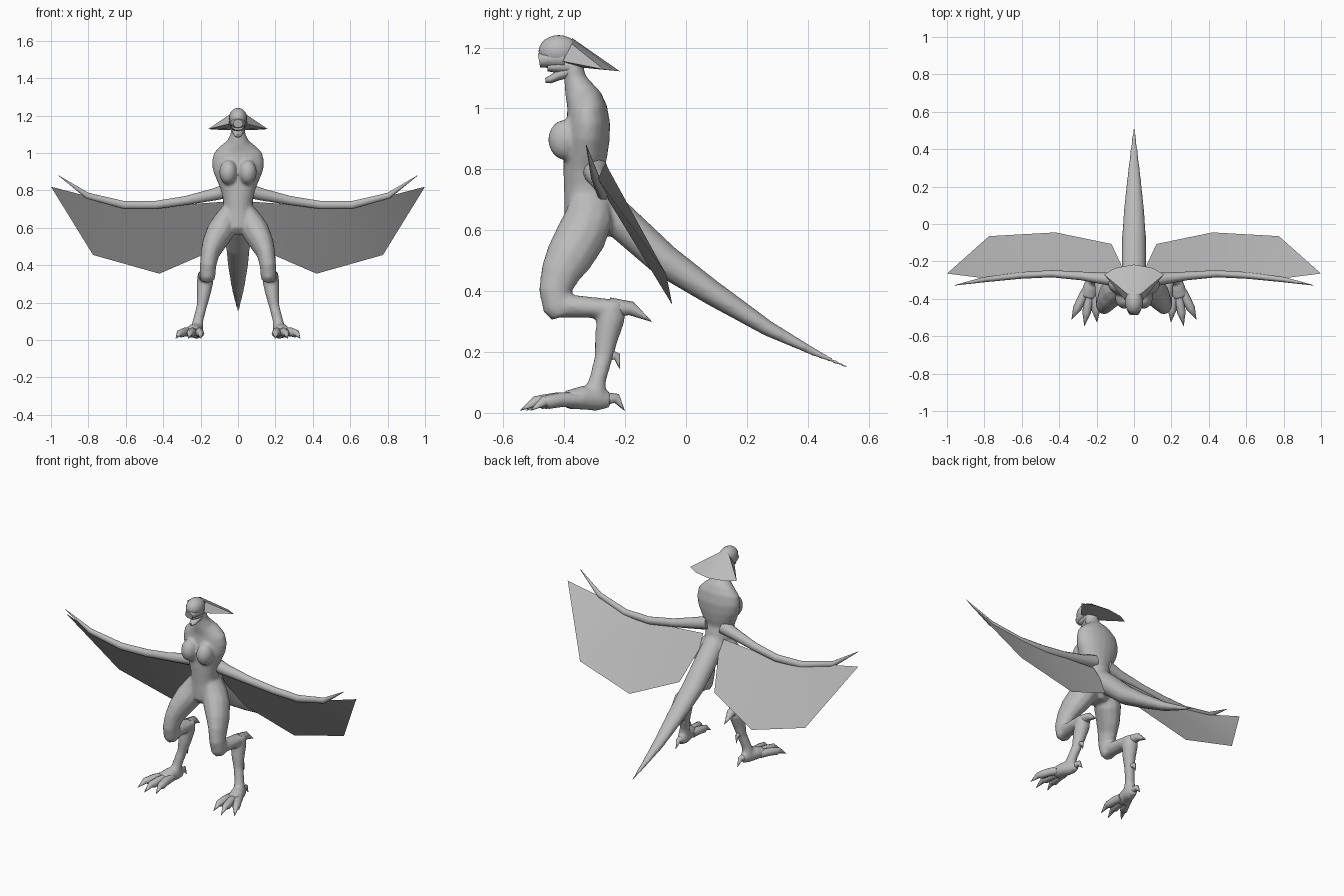
import bpy, bmesh, math
from mathutils import Vector

grey = bpy.data.materials.new("grey")
grey.diffuse_color = (0.5, 0.5, 0.5, 1)


def finish(name, bm, angle=60):
    bmesh.ops.recalc_face_normals(bm, faces=bm.faces)
    me = bpy.data.meshes.new(name)
    bm.to_mesh(me)
    bm.free()
    me.materials.append(grey)
    ob = bpy.data.objects.new(name, me)
    bpy.context.collection.objects.link(ob)
    bpy.ops.object.select_all(action='DESELECT')
    ob.select_set(True)
    bpy.context.view_layer.objects.active = ob
    bpy.ops.object.shade_smooth_by_angle(angle=math.radians(angle))
    return ob


def loft(name, rings, side=1, ref=(1, 0, 0), n=12):
    """Tube through rings (x, y, z, half width along ref, half depth)."""
    bm = bmesh.new()
    pts = [Vector((r[0] * side, r[1], r[2])) for r in rings]
    loops = []
    for i, r in enumerate(rings):
        t = (pts[min(i + 1, len(pts) - 1)] - pts[max(i - 1, 0)]).normalized()
        u = Vector(ref)
        u = (u - t * u.dot(t)).normalized()
        v = t.cross(u)
        loops.append([bm.verts.new(pts[i] + u * r[3] * math.cos(a) + v * r[4] * math.sin(a))
                      for a in (2 * math.pi * k / n for k in range(n))])
    for a, b in zip(loops, loops[1:]):
        for k in range(n):
            bm.faces.new((a[k], a[(k + 1) % n], b[(k + 1) % n], b[k]))
    bm.faces.new(loops[0])
    bm.faces.new(loops[-1])
    return finish(name, bm)


def ball(name, c, r):
    bm = bmesh.new()
    bmesh.ops.create_uvsphere(bm, u_segments=20, v_segments=12, radius=1)
    for v in bm.verts:
        v.co = Vector(c) + Vector([v.co[i] * r[i] for i in range(3)])
    return finish(name, bm)


def sheet(name, verts, faces, side=1):
    bm = bmesh.new()
    vs = [bm.verts.new((x * side, y, z)) for x, y, z in verts]
    for f in faces:
        bm.faces.new([vs[i] for i in f])
    return finish(name, bm, 30)


# torso, neck and tail
body = [
    loft("torso", [
        (0, -.375, 1.16, .036, .035), (0, -.365, 1.10, .040, .036), (0, -.350, 1.06, .060, .050),
        (0, -.335, 1.03, .100, .060), (0, -.325, 1.00, .130, .066), (0, -.322, .95, .140, .073),
        (0, -.325, .90, .133, .074), (0, -.330, .85, .112, .072), (0, -.335, .80, .090, .068),
        (0, -.328, .75, .080, .074), (0, -.322, .70, .080, .078), (0, -.320, .65, .095, .080),
        (0, -.320, .60, .085, .080), (0, -.320, .565, .04, .05)], n=20),
    loft("tail", [
        (0, -.31, .73, .06, .05), (0, -.22, .635, .066, .06), (0, -.07, .50, .064, .055),
        (0, .08, .398, .054, .042), (0, .27, .277, .034, .026), (0, .42, .20, .016, .013),
        (0, .54, .145, .003, .003)], n=14)]
for s in (1, -1):
    body += [
        ball("bust", (.052 * s, -.397, .897), (.048, .056, .066)),
        # thigh, swept-back shank and lower leg
        loft("thigh", [
            (.050, -.315, .70, .040, .065), (.066, -.320, .64, .066, .080),
            (.095, -.345, .58, .074, .084), (.132, -.385, .51, .062, .078),
            (.150, -.412, .46, .050, .066), (.160, -.430, .40, .044, .054),
            (.163, -.420, .345, .043, .050), (.163, -.408, .318, .036, .035)], s),
        loft("shank", [
            (.163, -.435, .355, .040, .042), (.166, -.37, .350, .042, .038),
            (.172, -.29, .345, .044, .034), (.176, -.215, .343, .036, .028)], s),
        loft("lower_leg", [
            (.174, -.243, .365, .040, .042), (.176, -.247, .31, .045, .047),
            (.184, -.262, .24, .036, .038), (.194, -.271, .18, .028, .030),
            (.212, -.290, .11, .028, .028), (.220, -.300, .06, .034, .038)], s),
        loft("foot", [
            (.212, -.250, .042, .022, .026), (.218, -.29, .046, .034, .040),
            (.232, -.34, .050, .042, .040), (.245, -.395, .042, .045, .030)], s)]

# fuse the body into one skin
bpy.ops.object.select_all(action='DESELECT')
for ob in body:
    ob.select_set(True)
bpy.context.view_layer.objects.active = body[0]
bpy.ops.object.join()
skin = body[0]
skin.name = "body"
rm = skin.modifiers.new("fuse", 'REMESH')
rm.mode = 'VOXEL'
rm.voxel_size = .009
rm.use_smooth_shade = True
sm = skin.modifiers.new("soften", 'SMOOTH')
sm.factor, sm.iterations = .5, 4

# toes, claws and leg spurs
for s in (1, -1):
    for tx, ty in ((.198, -.525), (.265, -.545), (.333, -.51)):
        b, t = Vector((.235 + (tx - .265) * .35, -.36, .042)), Vector((tx, ty, .008))
        p = [b.lerp(t, f) for f in (0, .35, .62, .72, 1)]
        zs, rs = (.042, .043, .036, .038, .008), (.024, .024, .023, .017, .001)
        loft("toe", [(q.x, q.y, z, r, r) for q, z, r in zip(p, zs, rs)], s, n=8)
    loft("heel_claw", [(.214, -.27, .045, .022, .024), (.213, -.228, .048, .014, .016),
                       (.212, -.202, .008, .001, .001)], s, n=8)
    loft("shin_spur", [(.19, -.26, .19, .016, .022), (.192, -.226, .185, .010, .013),
                       (.194, -.218, .145, .001, .001)], s, n=8)
    loft("hock_spur", [(.175, -.25, .345, .036, .034), (.180, -.18, .343, .024, .023),
                       (.184, -.113, .30, .001, .001)], s, n=8)
    # wing arm and membrane
    loft("wing_arm", [
        (.05, -.30, .800, .045, .040), (.13, -.295, .778, .034, .034), (.28, -.278, .746, .023, .025),
        (.44, -.266, .722, .019, .023), (.61, -.275, .722, .018, .022), (.805, -.298, .772, .014, .017),
        (.96, -.328, .880, .001, .001)], s, ref=(0, 1, 0), n=10)
    sheet("wing_membrane", [
        (.07, -.27, .74), (.42, -.265, .715), (.80, -.29, .768), (1, -.265, .82),
        (.775, -.065, .455), (.42, -.045, .355), (.12, -.107, .485), (.065, -.225, .66)],
        [(0, 1, 5, 6, 7), (1, 2, 4, 5), (2, 3, 4)], s)

# head, face and open jaw
ball("skull", (0, -.418, 1.188), (.048, .066, .053))
loft("brow", [(0, -.40, 1.165, .046, .036), (0, -.455, 1.163, .040, .030),
              (0, -.483, 1.158, .026, .023)])
loft("face", [(0, -.37, 1.14, .036, .03), (0, -.42, 1.138, .036, .022),
              (0, -.455, 1.136, .028, .014)])
loft("jaw", [(0, -.38, 1.125, .034, .024), (0, -.42, 1.108, .028, .016),
             (0, -.448, 1.094, .020, .012), (0, -.462, 1.092, .010, .008)])

# swept-back crest
sheet("crest", [
    (0, -.375, 1.232), (.035, -.375, 1.212), (.050, -.405, 1.155), (.16, -.27, 1.128),
    (.10, -.235, 1.124), (0, -.217, 1.122), (-.10, -.235, 1.124), (-.16, -.27, 1.128),
    (-.050, -.405, 1.155), (-.035, -.375, 1.212), (0, -.35, 1.135)],
    [(0, 1, 4, 5), (1, 3, 4), (1, 2, 3), (0, 5, 6, 9), (9, 6, 7), (9, 7, 8),
     (10, 5, 4), (10, 4, 3), (10, 3, 2), (10, 6, 5), (10, 7, 6), (10, 8, 7)])
